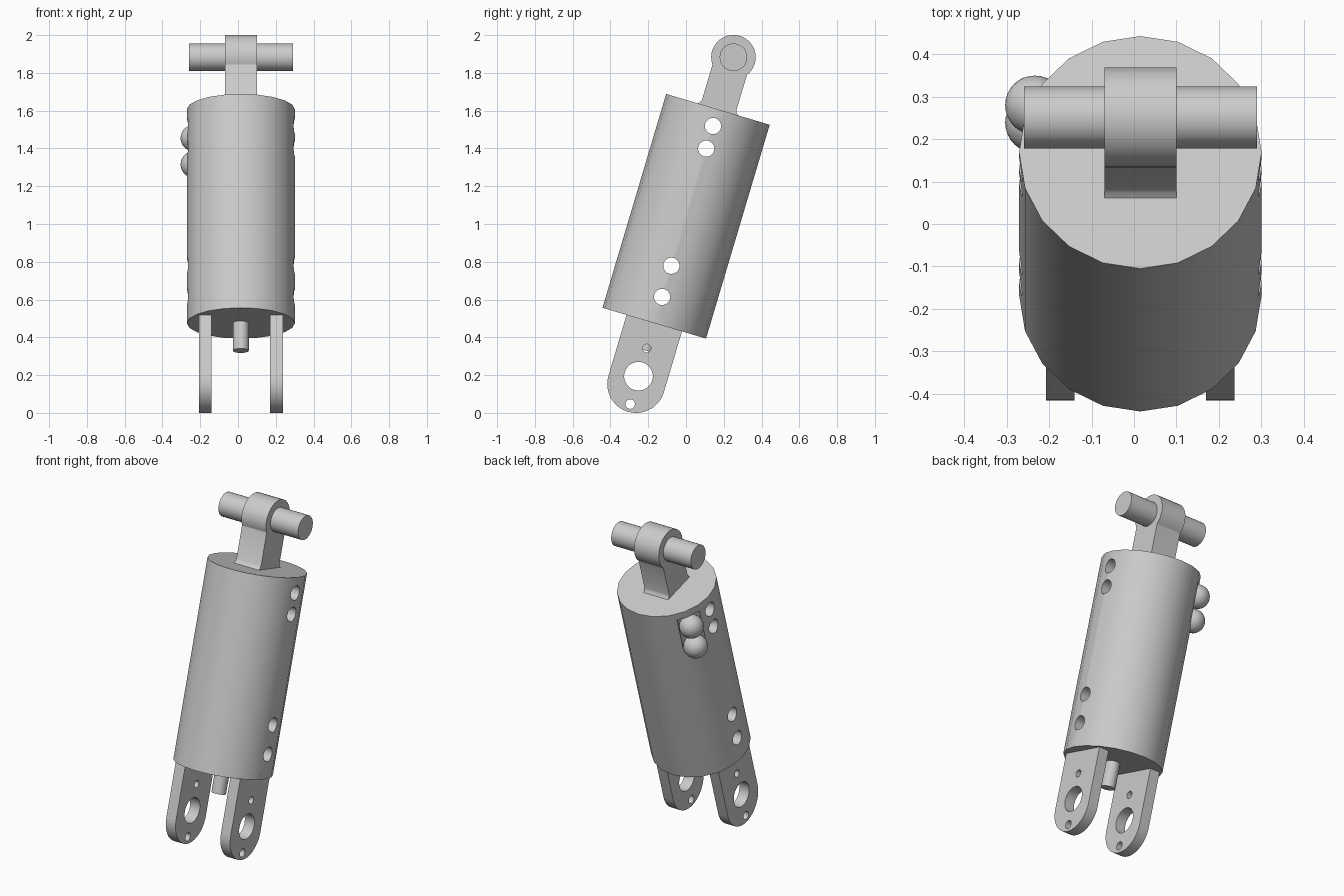
import bpy, bmesh
from math import sin, cos, radians, pi
from mathutils import Matrix, Vector

cube = bpy.data.objects.get("Cube")
if cube:
    bpy.data.objects.remove(cube, do_unlink=True)

# Local frame: z runs along the tilted barrel axis, origin at the barrel base
TILT = Matrix.Translation((0.015, -0.168, 0.475)) @ Matrix.Rotation(radians(-16.58), 4, 'X')
BARREL_R, BARREL_LEN = 0.286, 1.181

steel = bpy.data.materials.new("grey_steel")
steel.use_nodes = True
GREY = (0.6, 0.6, 0.6, 1)
steel.diffuse_color = GREY
steel.node_tree.nodes["Principled BSDF"].inputs["Base Color"].default_value = GREY


def make(name, bm):
    bmesh.ops.recalc_face_normals(bm, faces=bm.faces)
    mesh = bpy.data.meshes.new(name)
    bm.to_mesh(mesh)
    bm.free()
    mesh.materials.append(steel)
    ob = bpy.data.objects.new(name, mesh)
    bpy.context.collection.objects.link(ob)
    ob.matrix_world = TILT
    return ob


def cylinder(name, radius, length, centre, along_x=False, sides=32):
    bm = bmesh.new()
    m = Matrix.Translation(centre)
    if along_x:
        m = m @ Matrix.Rotation(pi / 2, 4, 'Y')
    bmesh.ops.create_cone(bm, cap_ends=True, segments=sides, radius1=radius,
                          radius2=radius, depth=length, matrix=m)
    return make(name, bm)


def ball(name, radius, centre):
    bm = bmesh.new()
    bmesh.ops.create_uvsphere(bm, u_segments=32, v_segments=16, radius=radius,
                              matrix=Matrix.Translation(centre))
    return make(name, bm)


def slab(name, outline, x0, x1):
    """Extrude a (y, z) outline along x."""
    bm = bmesh.new()
    face = bm.faces.new([bm.verts.new((x0, y, z)) for y, z in outline])
    ext = bmesh.ops.extrude_face_region(bm, geom=[face])
    verts = [v for v in ext["geom"] if isinstance(v, bmesh.types.BMVert)]
    bmesh.ops.translate(bm, vec=(x1 - x0, 0, 0), verts=verts)
    return make(name, bm)


def arc(radius, z, start, end, steps=24):
    angles = [radians(start + (end - start) * i / steps) for i in range(steps + 1)]
    return [(radius * cos(a), z + radius * sin(a)) for a in angles]


def cut(ob, cutter):
    cutter.hide_render = True
    mod = ob.modifiers.new("cut", 'BOOLEAN')
    mod.operation, mod.solver, mod.object = 'DIFFERENCE', 'EXACT', cutter
    bpy.context.view_layer.objects.active = ob
    bpy.ops.object.modifier_apply(modifier=mod.name)
    bpy.data.objects.remove(cutter, do_unlink=True)


parts = []

# Barrel with four cross holes
barrel = cylinder("barrel", BARREL_R, BARREL_LEN, (0, 0, BARREL_LEN / 2), sides=20)
for z in (0.145, 0.317, 0.964, 1.089):
    cut(barrel, cylinder("hole_cutter", 0.043, 1, (0, 0, z), True))

# Side pocket holding two balls
BX, BY = -0.249, 0.15
cut(barrel, cylinder("pocket_cutter", 0.072, 0.215, (BX, BY, 1.029)))
parts.append(barrel)
for label, z in (("upper", 1.067), ("lower", 0.921)):
    parts.append(ball(label + "_ball", 0.07, (BX, BY, z)))

# Top lug with flared foot, and its cross pin
EYE_Z, TOP = 1.469, BARREL_LEN
outline = arc(0.118, EYE_Z, -36, 216)
outline += [(-0.095, TOP + 0.025), (-0.101, TOP + 0.009), (-0.118, TOP - 0.005),
            (0.118, TOP - 0.005), (0.101, TOP + 0.009), (0.095, TOP + 0.025)]
parts.append(slab("top_lug", outline, -0.085, 0.085))
parts.append(cylinder("cross_pin", 0.073, 0.55, (0, 0, EYE_Z), True))

# Bottom fork: two drilled plates
for label, side in (("right", -1), ("left", 1)):
    outline = arc(0.153, -0.336, 180, 360) + [(0.153, 0.01), (-0.153, 0.01)]
    x0, x1 = sorted((side * 0.155, side * 0.222))
    plate = slab(label + "_fork_plate", outline, x0, x1)
    for radius, z in ((0.076, -0.293), (0.025, -0.447), (0.022, -0.139)):
        cut(plate, cylinder("hole_cutter", radius, 1, (0, 0, z), True))
    parts.append(plate)

# Short rod between the plates
parts.append(cylinder("bottom_rod", 0.042, 0.17, (0, 0, -0.067)))

# Smooth round surfaces, keep edges sharp
for ob in bpy.context.view_layer.objects:
    ob.select_set(ob in parts)
bpy.context.view_layer.objects.active = barrel
bpy.ops.object.shade_smooth_by_angle(angle=radians(30))
